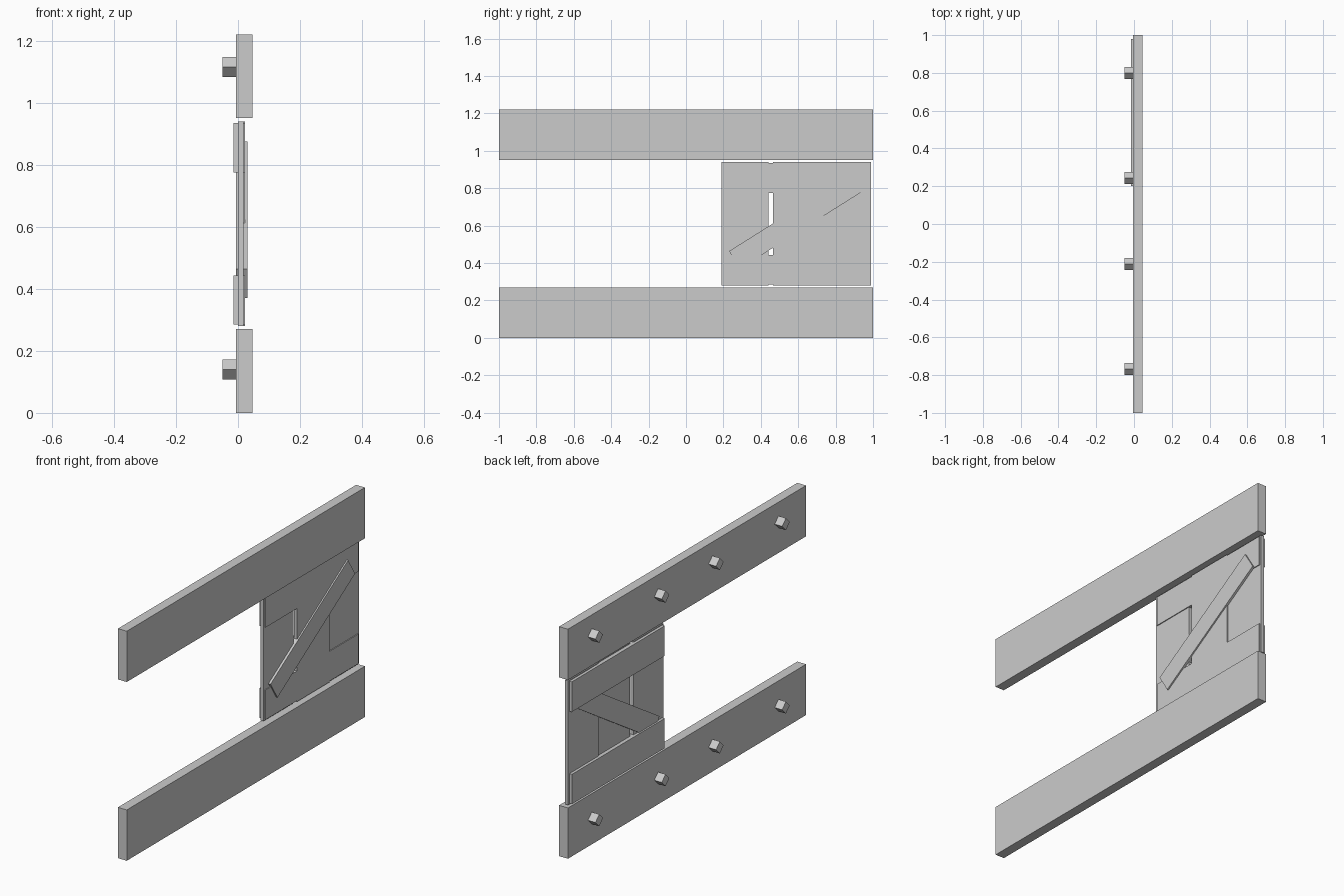
import bpy
from math import radians

if "Cube" in bpy.data.objects:
    bpy.data.objects.remove(bpy.data.objects["Cube"])


def box(name, x, y, z, tilt=0.0):
    """Box from (min, max) ranges, turned about its own x axis."""
    ranges = (x, y, z)
    bpy.ops.mesh.primitive_cube_add(size=1, location=[(a + b) / 2 for a, b in ranges])
    ob = bpy.context.object
    ob.name = name
    ob.scale = [b - a for a, b in ranges]
    bpy.ops.object.transform_apply(location=False, rotation=False, scale=True)
    ob.rotation_euler.x = radians(tilt)
    return ob


# Long rails, each with four square pegs on the back
PEG = 0.0225
for label, z0, z1, peg_z in (("lower", 0, 0.27, 0.14), ("upper", 0.95, 1.22, 1.115)):
    box(f"{label}_rail", (-0.006, 0.046), (-1, 1), (z0, z1))
    for i, y in enumerate((-0.768, -0.213, 0.243, 0.80)):
        box(f"{label}_peg_{i + 1}", (-0.05, 0.005),
            (y - PEG, y + PEG), (peg_z - PEG, peg_z + PEG), 45)

# Vertical boards of the shutter, the middle one set slightly forward
for i, (x, y) in enumerate((((0, 0.0175), (0.19, 0.44)),
                            ((0.005, 0.0225), (0.465, 0.735)),
                            ((0, 0.0175), (0.736, 0.99)))):
    box(f"shutter_board_{i + 1}", x, y, (0.28, 0.94))

# Horizontal battens running through the boards
box("lower_batten", (-0.015, 0.0222), (0.20, 0.98), (0.285, 0.443))
box("upper_batten", (-0.015, 0.0222), (0.20, 0.98), (0.775, 0.935))

# Diagonal brace
cy, cz, half_len, half_w = 0.5855, 0.6225, 0.385, 0.055
box("diagonal_brace", (-0.006, 0.03), (cy - half_len, cy + half_len),
    (cz - half_w, cz + half_w), 32.2)
